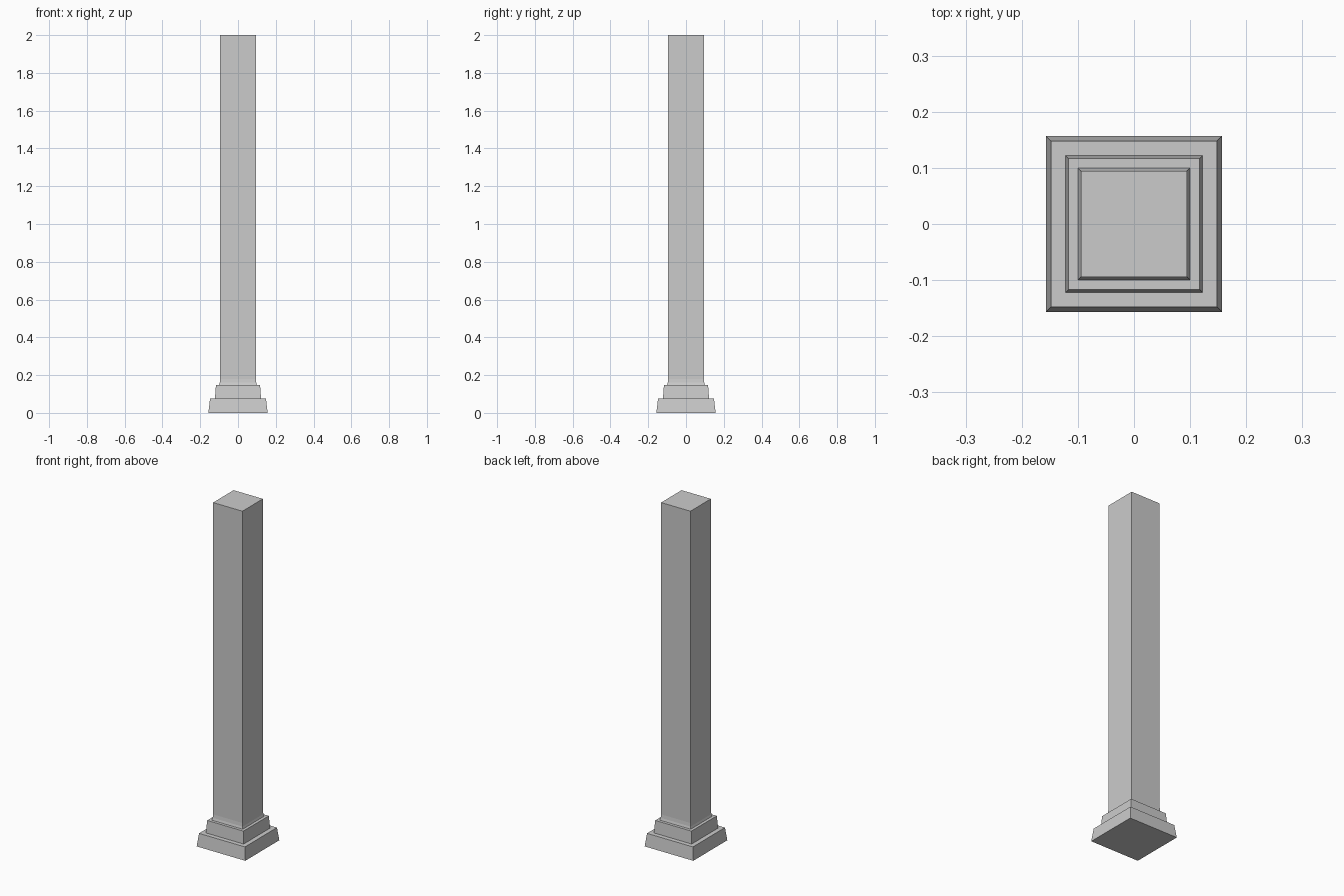
import bpy, bmesh

if "Cube" in bpy.data.objects:
    bpy.data.objects.remove(bpy.data.objects["Cube"])


def square_loft(name, profile):
    """Closed square solid from (half_width, z) pairs, bottom to top."""
    bm = bmesh.new()
    corners = ((-1, -1), (1, -1), (1, 1), (-1, 1))
    rings = [[bm.verts.new((sx * h, sy * h, z)) for sx, sy in corners]
             for h, z in profile]
    for a, b in zip(rings, rings[1:]):
        for i in range(4):
            j = (i + 1) % 4
            bm.faces.new((a[i], a[j], b[j], b[i]))
    bm.faces.new(rings[0][::-1])
    bm.faces.new(rings[-1])
    mesh = bpy.data.meshes.new(name)
    bm.to_mesh(mesh)
    bm.free()
    obj = bpy.data.objects.new(name, mesh)
    bpy.context.collection.objects.link(obj)
    return obj


# One continuous stepped outline: two tapered plinth tiers, then the shaft with a flared foot
square_loft("square_column", [
    (0.157, 0.0), (0.148, 0.075),
    (0.122, 0.075), (0.117, 0.147),
    (0.100, 0.147), (0.0965, 0.16), (0.0945, 0.18),
    (0.0945, 2.0),
])
